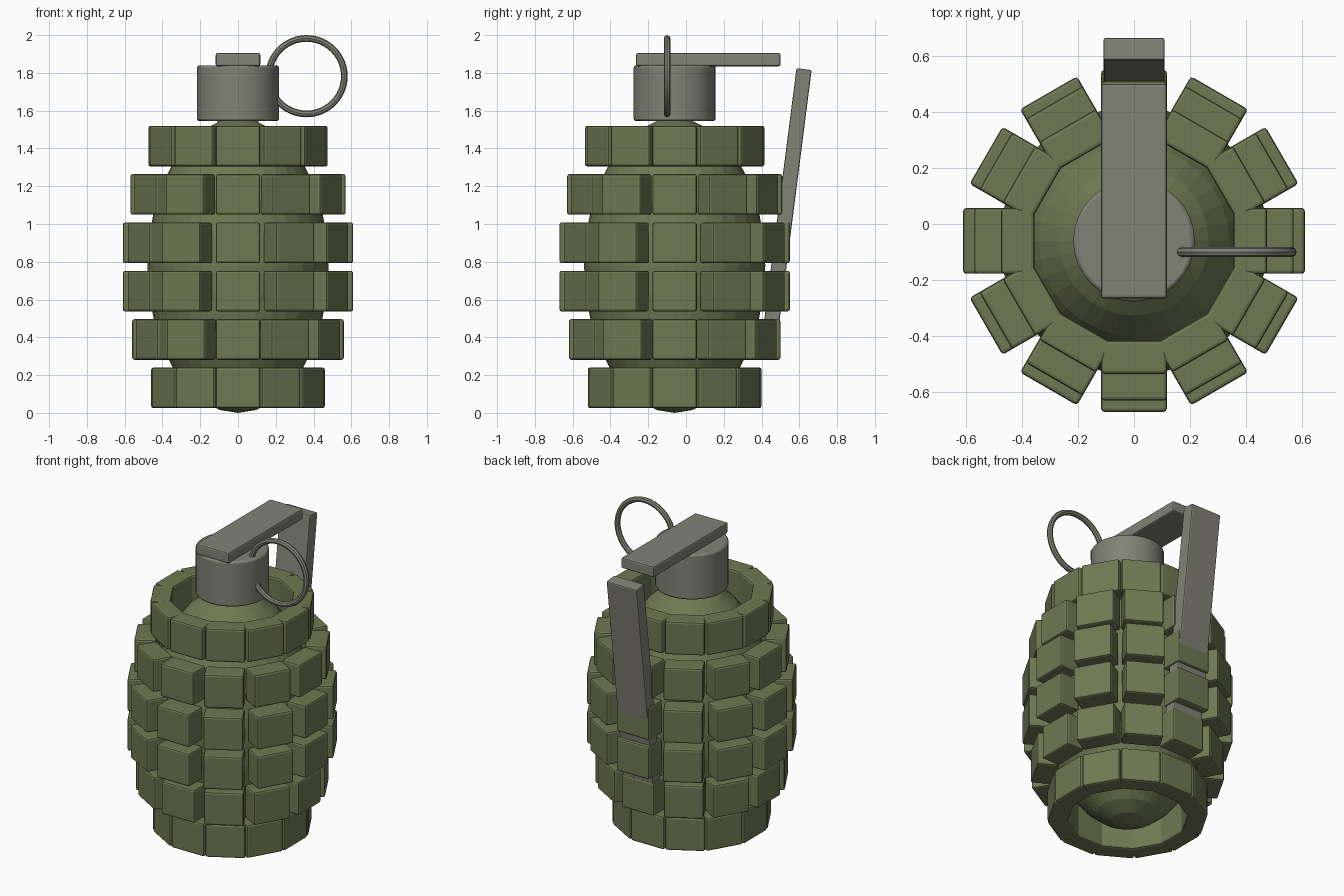
import bpy, bmesh
from math import pi, radians, atan
from mathutils import Matrix, Vector

if "Cube" in bpy.data.objects:
    bpy.data.objects.remove(bpy.data.objects["Cube"])

CY = -0.06  # the body axis sits a little in front of the origin


def material(name, rgb):
    m = bpy.data.materials.new(name)
    m.diffuse_color = (*rgb, 1)
    m.use_nodes = True
    m.node_tree.nodes["Principled BSDF"].inputs["Base Color"].default_value = m.diffuse_color
    return m


GREEN = material("olive", (0.16, 0.19, 0.085))
GREY = material("metal", (0.22, 0.225, 0.18))


def finish(obj, name, mat, bevel=0.0, segments=2, smooth=False):
    obj.name = name
    obj.data.materials.append(mat)
    if bevel:
        b = obj.modifiers.new("bevel", 'BEVEL')
        b.width, b.segments = bevel, segments
        b.limit_method = 'ANGLE'
        b.angle_limit = radians(40)
    if smooth:
        bpy.ops.object.select_all(action='DESELECT')
        obj.select_set(True)
        bpy.context.view_layer.objects.active = obj
        bpy.ops.object.shade_smooth_by_angle(angle=radians(35))
    return obj


def boxes(name, size, matrices, mat, bevel):
    """One object made of a box of the given size at every matrix."""
    bm = bmesh.new()
    for m in matrices:
        bmesh.ops.create_cube(bm, size=1, matrix=m @ Matrix.Diagonal((*size, 1)))
    mesh = bpy.data.meshes.new(name)
    bm.to_mesh(mesh)
    bm.free()
    obj = bpy.data.objects.new(name, mesh)
    bpy.context.collection.objects.link(obj)
    return finish(obj, name, mat, bevel)


# Egg-shaped core
bpy.ops.mesh.primitive_uv_sphere_add(segments=32, ring_count=16, radius=1, location=(0, CY, 0.78))
core = bpy.context.object
core.scale = (0.48, 0.48, 0.78)
finish(core, "body_core", GREEN)

# Six rows of twelve raised blocks: outer radius and radial depth per row
rows = [(0.46, 0.12), (0.56, 0.13), (0.61, 0.14), (0.61, 0.14), (0.57, 0.13), (0.475, 0.12)]
for i, (outer, depth) in enumerate(rows):
    z = 0.1325 + 0.256 * i
    spots = [Matrix.Translation((0, CY, z)) @ Matrix.Rotation(k * pi / 6, 4, 'Z')
             @ Matrix.Translation((outer - depth / 2, 0, 0)) for k in range(12)]
    boxes(f"block_row_{i + 1}", (depth, 0.235, 0.215), spots, GREEN, 0.012)

# Fuse housing
bpy.ops.mesh.primitive_cylinder_add(vertices=32, radius=0.217, depth=0.295, location=(0, CY, 1.6925))
finish(bpy.context.object, "fuse_housing", GREY, 0.012, smooth=True)

# Safety lever: flat top plate and tilted arm
boxes("lever_top", (0.236, 0.765, 0.07), [Matrix.Translation((0, 0.1175, 1.87))], GREY, 0.01)
top, length, tilt = Vector((0, 0.625, 1.82)), 1.4, atan(0.128)
arm = Matrix.Translation(top) @ Matrix.Rotation(-tilt, 4, 'X') @ Matrix.Translation((0, 0, -length / 2))
boxes("lever_arm", (0.218, 0.081, length), [arm], GREY, 0.008)

# Pull ring
bpy.ops.mesh.primitive_torus_add(major_segments=48, minor_segments=8, major_radius=0.2, minor_radius=0.0175,
                                 location=(0.363, -0.1, 1.7825), rotation=(pi / 2, 0, 0))
finish(bpy.context.object, "pull_ring", GREY, smooth=True)
